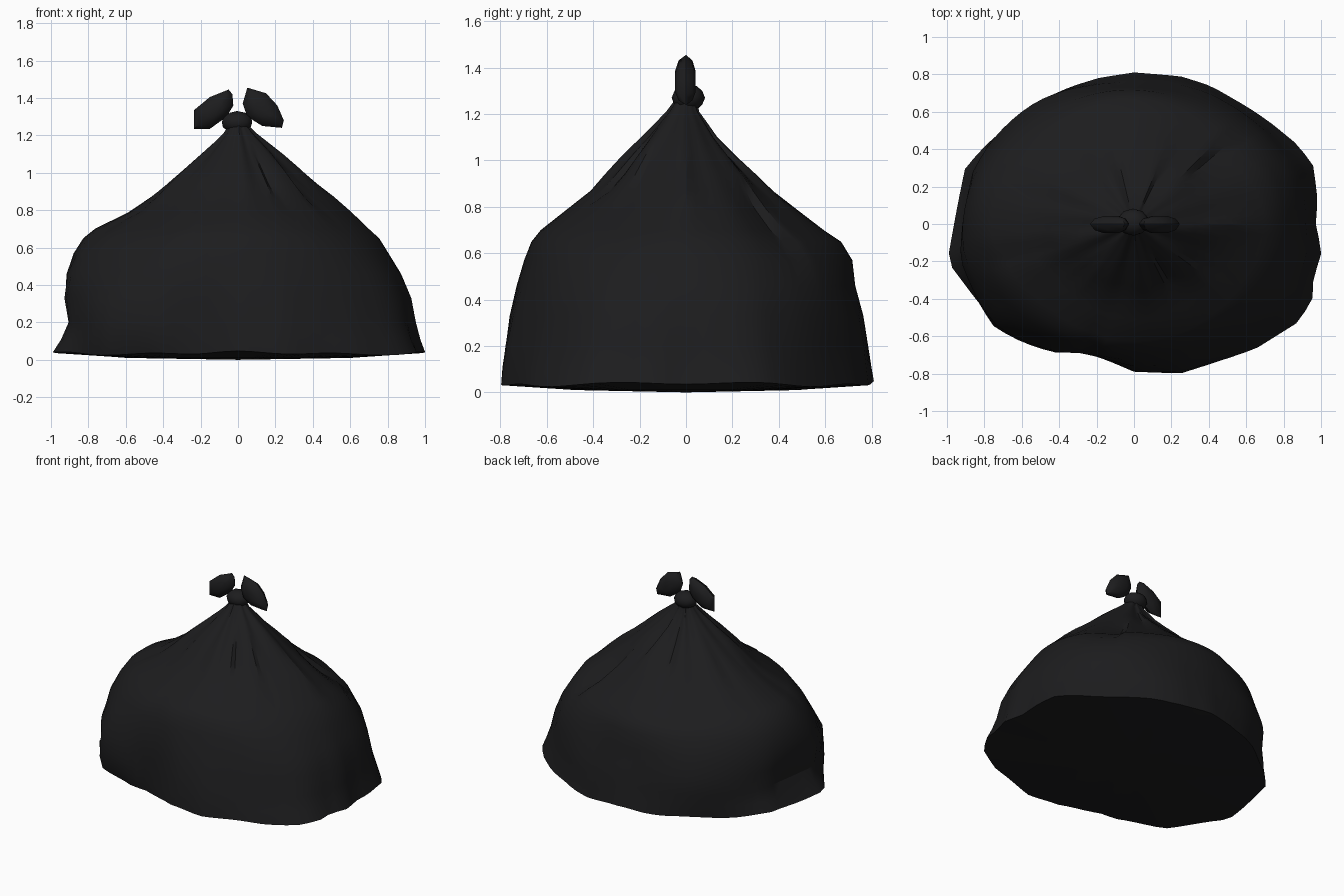
import bpy, bmesh, math
from mathutils import Matrix

if "Cube" in bpy.data.objects:
    bpy.data.objects.remove(bpy.data.objects["Cube"])

mat = bpy.data.materials.new("black_plastic")
mat.diffuse_color = (0.012, 0.012, 0.013, 1)
mat.use_nodes = True
mat.node_tree.nodes["Principled BSDF"].inputs["Base Color"].default_value = mat.diffuse_color


def finish(name, bm, angle):
    bmesh.ops.recalc_face_normals(bm, faces=bm.faces)
    me = bpy.data.meshes.new(name)
    bm.to_mesh(me)
    bm.free()
    ob = bpy.data.objects.new(name, me)
    bpy.context.collection.objects.link(ob)
    me.materials.append(mat)
    bpy.ops.object.select_all(action='DESELECT')
    ob.select_set(True)
    bpy.context.view_layer.objects.active = ob
    bpy.ops.object.shade_smooth_by_angle(angle=math.radians(angle))
    return ob


def bridge(bm, a, b):
    n = len(a)
    for i in range(n):
        bm.faces.new((a[i], a[(i + 1) % n], b[(i + 1) % n], b[i]))


# Footprint of the bag on the ground
outline = [(.97, 0), (.98, .13), (.96, .31), (.88, .42), (.72, .55), (.6, .63),
           (.41, .74), (.25, .79), (0, .81), (-.19, .78), (-.35, .73), (-.5, .65),
           (-.77, .44), (-.9, .3), (-.95, .05), (-1, -.2), (-.87, -.37),
           (-.73, -.54), (-.4, -.67), (-.27, -.67), (-.2, -.7), (0, -.79),
           (.25, -.8), (.65, -.67), (.88, -.53), (.96, -.41), (.96, -.3), (1.005, -.15)]


def footprint(t):
    # Radius where a ray at angle t leaves the outline
    c, s = math.cos(t), math.sin(t)
    for (x0, y0), (x1, y1) in zip(outline, outline[1:] + outline[:1]):
        ex, ey = x1 - x0, y1 - y0
        den = c * ey - s * ex
        if abs(den) < 1e-9:
            continue
        r = (x0 * ey - y0 * ex) / den
        u = (x0 * s - y0 * c) / den
        if r > 0 and -1e-6 <= u <= 1 + 1e-6:
            return r
    return 0.9


# Height, then reach to left, right, front and back
levels = [(.035, 1, 1, .80, .80), (.11, .955, .975, .795, .79), (.2, .915, .95, .78, .78),
          (.33, .935, .93, .76, .765), (.46, .92, .88, .73, .73), (.57, .875, .81, .70, .715),
          (.65, .825, .755, .67, .665), (.70, .765, .69, .63, .59), (.79, .59, .575, .51, .475),
          (.87, .475, .475, .40, .375), (.94, .385, .39, .335, .30), (1.02, .285, .31, .26, .21),
          (1.1, .19, .225, .18, .13), (1.16, .125, .155, .125, .09),
          (1.21, .075, .095, .08, .055), (1.26, .045, .045, .045, .045)]

# Overlapping folds with one steep side: angle, signed width, low z, high z, depth
folds = [(44, -22, .54, .97, .10), (190, 14, .6, 1.05, .07), (256, -14, .42, .80, .04),
         (300, 12, .8, 1.17, .12), (325, 10, .75, 1.12, .08), (100, 12, .8, 1.15, .10),
         (66, -11, .85, 1.18, .12), (160, 14, .72, 1.1, .06), (228, -12, .8, 1.12, .06),
         (24, 9, .25, .45, .02)]
# Soft bulges and hollows: angle, half width, mid z, half height, amount
# (the last is the narrow pinched ridge on the right side)
lobes = [(222, 38, .24, .31, .085), (222, 42, .76, .26, -.085), (45, 42, .74, .26, -.06),
         (135, 40, .24, .3, .05), (135, 40, .76, .26, -.07), (315, 38, .78, .24, -.035),
         (0, 9, .9, .28, .07)]
N = 80


def bump(u):
    return math.cos(u * math.pi / 2) ** 2 if abs(u) < 1 else 0


def turn(t, a):
    return (math.degrees(t) - a + 180) % 360 - 180


def ring_point(t, z, l, r, f, b):
    c, s = math.cos(t), math.sin(t)
    rx, ry = (r if c > 0 else l), (b if s > 0 else f)
    w = max(0, 1 - z / .6)
    fr = footprint(t)
    ell = 1 / math.hypot(c / rx, s / ry)
    foot = math.hypot(fr * c * rx, fr * s * ry / .8)
    rad = foot * w + ell * (1 - w)
    # Pleats gathered toward the knot
    p = .08 * min(1, max(0, (z - .75) / .35))
    rad *= 1 + p * (.6 * math.cos(9 * t + .6) + .4 * math.cos(14 * t + 2))
    for a, wd, z0, z1, depth in folds:
        d = turn(t, a) / wd
        if 0 <= d < 1 and z0 < z < z1:
            rad *= 1 - depth * (1 - d) * math.sin(math.pi * (z - z0) / (z1 - z0))
    for a, hw, zm, zh, amount in lobes:
        rad *= 1 + amount * bump(turn(t, a) / hw) * bump((z - zm) / zh) * (z > .04)
    rad *= 1 + .006 * math.sin(5 * t + 9 * z) * min(1, z / .2)
    # Slightly wavy bottom hem
    if z < .04:
        z += .012 * math.sin(7 * t) * math.sin(3 * t)
    return rad * c, rad * s, z


# Bag body with slightly rounded underside
bm = bmesh.new()
rings = []
for lev in levels:
    rings.append([bm.verts.new(ring_point(2 * math.pi * i / N, *lev)) for i in range(N)])
for a, b in zip(rings, rings[1:]):
    bridge(bm, a, b)
inner = [bm.verts.new((v.co.x * .6, v.co.y * .6, .01)) for v in rings[0]]
bridge(bm, inner, rings[0])
base = bm.verts.new((0, 0, 0))
for i in range(N):
    bm.faces.new((base, inner[(i + 1) % N], inner[i]))
bm.faces.new(rings[-1])
finish("bag_body", bm, 28)

# Knot
bm = bmesh.new()
bmesh.ops.create_icosphere(bm, subdivisions=2, radius=1,
                           matrix=Matrix.Translation((-.005, .01, 1.27)) @ Matrix.Diagonal((.085, .072, .06, 1)))
finish("knot", bm, 30)


# Tied ears: outline at y = 0 rising to a small plateau on both sides
def ear(name, pts):
    cx = sum(p[0] for p in pts) / len(pts)
    cz = sum(p[1] for p in pts) / len(pts)
    bm = bmesh.new()
    loops = []
    for k, y in ((.4, -.048), (.8, -.032), (1, 0), (.8, .028), (.4, .042)):
        loops.append([bm.verts.new((cx + (x - cx) * k, y, cz + (z - cz) * k)) for x, z in pts])
    for a, b in zip(loops, loops[1:]):
        bridge(bm, a, b)
    bm.faces.new(loops[0])
    bm.faces.new(loops[-1])
    finish(name, bm, 40)


ear("ear_right", [(.05, 1.3), (.025, 1.37), (.05, 1.455), (.15, 1.425), (.21, 1.36),
                  (.245, 1.28), (.235, 1.24), (.13, 1.25)])
ear("ear_left", [(-.06, 1.3), (-.025, 1.36), (-.03, 1.42), (-.05, 1.445), (-.15, 1.405),
                 (-.235, 1.335), (-.235, 1.235), (-.15, 1.235)])
